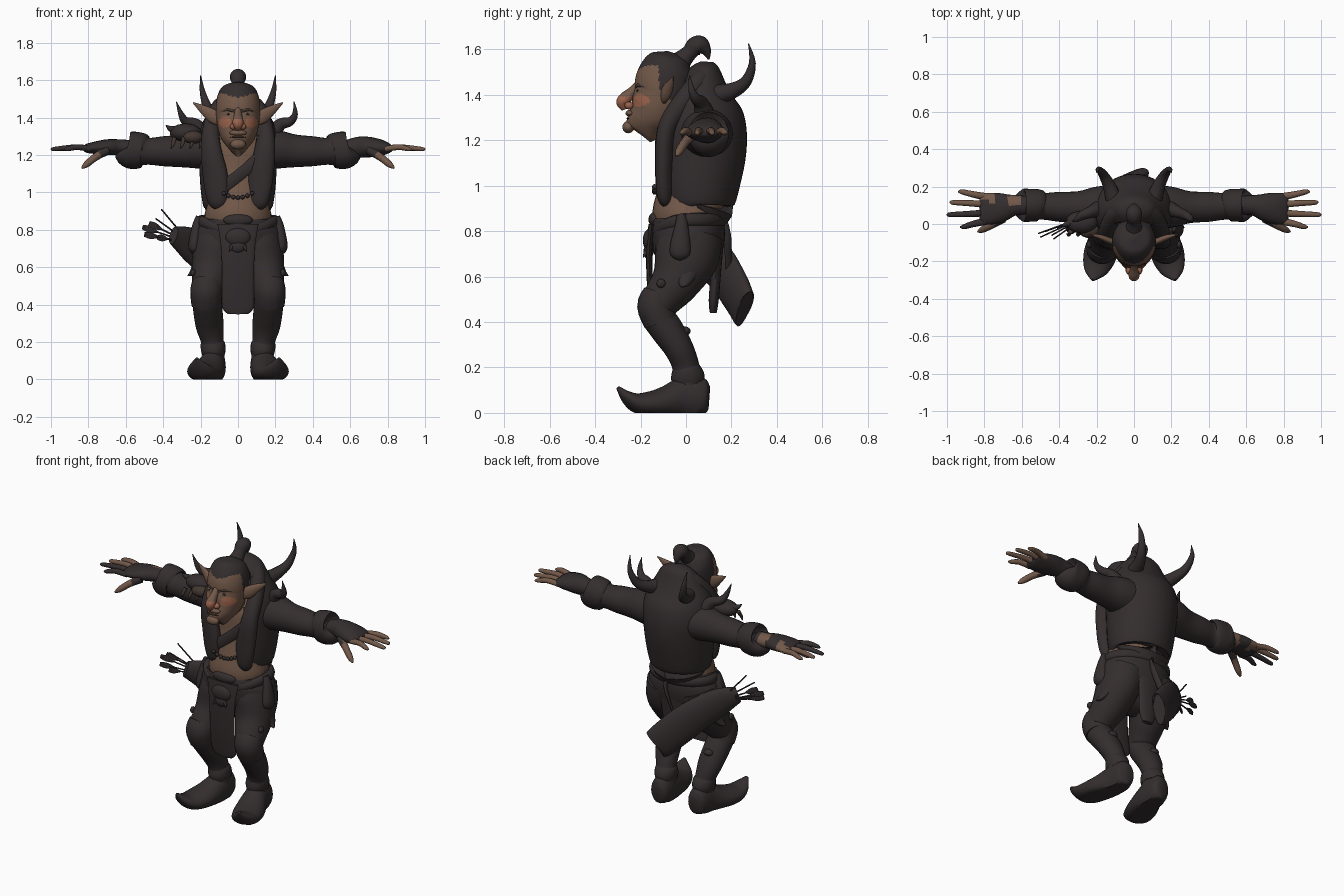
import bpy, bmesh, math
from mathutils import Vector, Matrix


def material(name, rgb):
    m = bpy.data.materials.new(name)
    m.diffuse_color = (*rgb, 1)
    return m


DARK = material("dark_cloth", (0.034, 0.0265, 0.0275))
SKIN = material("brown_skin", (0.168, 0.098, 0.066))
RED = material("flushed_skin", (0.33, 0.125, 0.072))
LEATHER = material("worn_leather", (0.055, 0.037, 0.03))
X, Y, Z = Vector((1, 0, 0)), Vector((0, 1, 0)), Vector((0, 0, 1))


def finish(name, bm, mats, rule=None, cut=None):
    bmesh.ops.recalc_face_normals(bm, faces=bm.faces[:])
    if cut:
        gone = [f for f in bm.faces if cut(f.calc_center_median())]
        bmesh.ops.delete(bm, geom=gone, context='FACES')
    for f in bm.faces:
        f.smooth = True
        if rule:
            f.material_index = rule(f.calc_center_median())
    for v in bm.verts:  # nothing sinks under the ground
        v.co.z = max(v.co.z, 0)
    me = bpy.data.meshes.new(name)
    bm.to_mesh(me)
    bm.free()
    for m in mats:
        me.materials.append(m)
    me.set_sharp_from_angle(angle=math.radians(50))
    ob = bpy.data.objects.new(name, me)
    bpy.context.collection.objects.link(ob)
    return ob


def spline(p, sub):
    """Smooth curve through rows of numbers."""
    out = []
    for i in range(len(p) - 1):
        a, b, c, d = p[max(i - 1, 0)], p[i], p[i + 1], p[min(i + 2, len(p) - 1)]
        for s in range(sub):
            t = s / sub
            out.append([0.5 * (2 * q + (r - o) * t + (2 * o - 5 * q + 4 * r - u) * t * t
                        + (3 * q - o - 3 * r + u) * t ** 3) for o, q, r, u in zip(a, b, c, d)])
    return out + [list(p[-1])]


def loft(name, rows, mats=(DARK,), ref=Y, sides=20, sub=4, side=1, rule=None, cut=None):
    """Elliptical sections (x, y, z, half width, half depth) along a smooth path."""
    rows = [(r[0] * side, r[1], r[2], r[3], r[4] if len(r) > 4 else r[3]) for r in rows]
    pts = spline(rows, sub)
    bm, rings = bmesh.new(), []
    for i, p in enumerate(pts):
        t = Vector(pts[min(i + 1, len(pts) - 1)][:3]) - Vector(pts[max(i - 1, 0)][:3])
        t.normalize()
        u = ref.cross(t).normalized()
        v = t.cross(u)
        a, b = max(p[3], .002), max(p[4], .002)
        ring = []
        for k in range(sides):
            w = math.tau * k / sides
            ring.append(bm.verts.new(Vector(p[:3]) + u * a * math.cos(w) + v * b * math.sin(w)))
        rings.append(ring)
    for r, s in zip(rings, rings[1:]):
        for k in range(sides):
            j = (k + 1) % sides
            bm.faces.new((r[k], r[j], s[j], s[k]))
    bm.faces.new(rings[0])
    bm.faces.new(rings[-1])
    return finish(name, bm, mats, rule, cut)


def ball(name, loc, r, mat=DARK):
    bm = bmesh.new()
    bmesh.ops.create_uvsphere(bm, u_segments=20, v_segments=12, radius=1,
                              matrix=Matrix.Translation(loc) @ Matrix.Diagonal((*r, 1)))
    return finish(name, bm, [mat])


def stack(rows):
    """Upright sections from (z, front y, back y, half width)."""
    return [(0, (f + b) / 2, z, w, (b - f) / 2) for z, f, b, w in rows]


# torso, open jacket and hips
loft("bare_torso", stack([(.8, -.13, .15, .17), (.87, -.148, .165, .18), (.95, -.13, .17, .165),
     (1.1, -.1, .2, .17), (1.25, -.09, .2, .17), (1.36, -.03, .15, .1)]), [SKIN], sides=32)
jacket = loft("jacket", stack([(.915, -.09, .195, .165), (.925, -.11, .215, .185), (1.02, -.125, .24, .2),
     (1.15, -.13, .265, .208), (1.26, -.125, .265, .215), (1.36, -.1, .235, .195), (1.45, -.03, .185, .145),
     (1.52, .03, .15, .095), (1.545, .065, .12, .03)]), sides=48,
     cut=lambda c: c.y < 0 and abs(c.x) < .06 + .15 * (c.z - .93))
thick = jacket.modifiers.new("thickness", 'SOLIDIFY')
thick.thickness = .012
lapel = [(.1, -.08, .925, .02), (.108, -.09, .95, .055, .035), (.12, -.092, 1.08, .07, .04),
         (.145, -.085, 1.24, .055, .042), (.14, -.02, 1.36, .045), (.095, .06, 1.46, .045)]
loft("collar", lapel + [(0, .095, 1.495, .05)] + [(-r[0], *r[1:]) for r in lapel[::-1]], ref=Vector((.3, 1, .5)))
loft("trousers_seat", stack([(.58, -.03, .07, .1), (.63, -.11, .11, .2), (.7, -.145, .155, .228),
     (.78, -.155, .172, .232), (.83, -.155, .168, .21), (.87, -.145, .155, .185), (.875, -.1, .1, .13)]), sides=32)
loft("waist_roll", [(.2 * math.sin(w), .01 - .148 * math.cos(w), .848 - .055 * max(0, math.cos(w)) ** 2, .022, .03)
     for w in [math.tau * i / 16 for i in range(17)]], ref=Z, sides=12)
loft("chest_strap", [(.13, -.105, 1.2, .008, .032), (.04, -.108, 1.12, .008, .032),
     (-.05, -.118, 1.05, .008, .032), (-.12, -.11, 1.0, .008, .032)], ref=Z, sides=8)
ball("belly_cloth", (0, -.135, .85), (.08, .03, .035))
for i in range(7):
    x = (i - 3) * .025
    bm = bmesh.new()
    bmesh.ops.create_icosphere(bm, subdivisions=2, radius=.012,
                               matrix=Matrix.Translation((x, -.138, .972 + 4 * x * x)))
    finish("chain_link", bm, [DARK])

# loincloth with mask buckle
loft("front_loincloth", [(0, -.15, .83, .11, .015), (0, -.162, .7, .09, .014), (0, -.155, .52, .085, .014),
     (0, -.14, .39, .085, .014), (0, -.135, .35, .055, .012)])
loft("back_loincloth", [(0, .15, .8, .09, .02), (0, .135, .65, .075, .022), (0, .122, .5, .06, .022),
     (0, .12, .44, .035, .015)])
ball("mask_buckle", (0, -.16, .76), (.07, .03, .05))
ball("mask_jaw", (0, -.165, .71), (.045, .022, .035))
for s in (-1, 1):
    loft("mask_tusk", [(.035, -.175, .71, .012), (.045, -.188, .685, .002)], side=s, sides=8)


# head with receding hair and flushed cheeks
def face_colour(c):
    if c.z > 1.505 + .3 * min(abs(c.x), .08) or c.y > -.06 or (c.y > -.12 and c.z > 1.43 - (c.y + .12)):
        return 1
    if c.y < -.12 and math.hypot((abs(c.x) - .07) / .034, (c.z - 1.375) / .028) < 1:
        return 2
    return 0


loft("neck", [(0, .04, 1.2, .09), (0, -.03, 1.28, .08), (0, -.08, 1.36, .08)], [SKIN], ref=X)
loft("head", stack([(1.228, -.26, -.15, .02), (1.238, -.272, -.125, .045), (1.28, -.262, -.09, .08),
     (1.33, -.252, -.03, .104), (1.4, -.23, .02, .116), (1.46, -.222, .035, .118), (1.52, -.19, .038, .108),
     (1.56, -.14, .02, .08), (1.583, -.085, -.02, .02)]), [SKIN, DARK, RED], sides=80, sub=10, rule=face_colour)
loft("nose", [(0, -.205, 1.455, .014), (0, -.236, 1.415, .021), (0, -.268, 1.382, .029),
     (0, -.279, 1.362, .027), (0, -.27, 1.334, .012)], [SKIN, RED], ref=X, sides=16, sub=6,
     rule=lambda c: int(c.z < 1.392))
ball("chin", (0, -.254, 1.257), (.042, .026, .027), SKIN)
ball("upper_lip", (0, -.246, 1.318), (.047, .02, .015), SKIN)
ball("mouth", (0, -.256, 1.295), (.042, .007, .004), LEATHER)
for s in (-1, 1):
    ball("nostril", (s * .026, -.25, 1.352), (.018, .02, .017), RED)
    ball("eye", (s * .045, -.212, 1.418), (.016, .006, .006))
    loft("brow", [(.015, -.221, 1.43, .004, .006), (.05, -.211, 1.442, .006, .008),
         (.085, -.182, 1.435, .004, .005)], [LEATHER], ref=Z, side=s, sides=10)
    loft("ear", [(.085, -.1, 1.385, .015, .03), (.13, -.09, 1.405, .018, .038), (.18, -.07, 1.44, .014, .026),
         (.24, -.055, 1.48, .002, .003)], [SKIN], ref=Z, side=s, sides=14)
loft("topknot", [(0, -.02, 1.55, .045), (0, .015, 1.585, .035), (0, .04, 1.612, .042), (0, .065, 1.615, .042),
     (0, .09, 1.59, .022), (0, .1, 1.555, .004)], ref=X)


# sleeves, gloves, hands and horns
def glove_colour(c):
    x = -c.x
    return int((c.y > .1 and .61 < x < .67) or (c.y > .12 and x > .74))


for s in (-1, 1):
    bulk = 1.25 if s > 0 else .95
    loft("sleeve", [(.08, .09, 1.23, .12, .12), (.2, .09, 1.23, .11, .105), (.3, .09, 1.222, .085, .088),
         (.4, .092, 1.22, .08, .08), (.48, .095, 1.22, .072, .072), (.51, .1, 1.225, .085, .092),
         (.56, .1, 1.225, .088, .1), (.595, .1, 1.228, .086, .09), (.603, .1, 1.235, .05, .05)], ref=Z, side=s, sides=28)
    loft("glove", [(.58, .1, 1.24, .05, .04), (.64, .1, 1.242, .055, .044 * bulk), (.7, .09, 1.242, .075, .044 * bulk),
         (.77, .082, 1.238, .085, .034 * bulk), (.815, .082, 1.235, .08, .022), (.825, .082, 1.235, .06, .008)],
         [DARK, SKIN], ref=Z, side=s, rule=glove_colour)
    fingers = [(.015, -.015, .93), (.06, .05, 1.0), (.105, .115, .985), (.145, .172, .94)]
    for i, (y0, y1, end) in enumerate(fingers):
        m = DARK if s < 0 and i < 2 else SKIN
        loft("finger", [(.79, y0, 1.232, .02, .016), (.86, (y0 + y1) / 2, 1.242, .017, .016),
             (end - .02, y1, 1.232, .013, .012), (end, y1, 1.228, .004)], [m], ref=Z, side=s, sides=10)
    loft("thumb", [(.7, .03, 1.225, .025), (.76, -.005, 1.19, .02), (.81, -.03, 1.15, .017),
         (.835, -.042, 1.13, .005)], [DARK, SKIN], side=s, sides=10, rule=lambda c: int(abs(c.x) > .74))
    loft("back_horn", [(.11, .14, 1.4, .045), (.135, .21, 1.42, .034), (.165, .265, 1.46, .025),
         (.19, .292, 1.54, .015), (.2, .275, 1.625, .002)], ref=X, side=s, sides=14)
    loft("shoulder_horn", [(.19, .08, 1.32, .045), (.23, .065, 1.365, .032), (.28, .045, 1.38, .024),
         (.305, .025, 1.42, .015), (.3 if s > 0 else .33, .015, 1.485, .002)], side=s, sides=14)

# skull guard on one shoulder
ball("shoulder_skull", (-.28, .01, 1.32), (.085, .06, .048))
ball("skull_snout", (-.24, -.035, 1.295), (.055, .04, .035), LEATHER)
for i in range(4):
    x = -.19 - i * .05
    loft("skull_tooth", [(x, -.04, 1.29, .013), (x - .01, -.06, 1.25, .008), (x - .02, -.05, 1.235, .002)],
         [LEATHER], ref=X, sides=8)
loft("skull_spike", [(-.31, .02, 1.33, .025), (-.36, .0, 1.34, .016), (-.385, -.01, 1.36, .002)], sides=10)

# legs, curled boots and pouches
for s in (-1, 1):
    loft("leg", [(.1, .02, .78, .125, .14), (.122, .0, .68, .122, .142), (.14, -.045, .58, .108, .11),
         (.158, -.105, .5, .09, .088), (.166, -.13, .44, .08, .075), (.16, -.08, .36, .078, .072),
         (.15, -.03, .28, .074, .064), (.137, .0, .2, .06, .06), (.13, .01, .1, .06, .07)], ref=Y, side=s, sides=24)
    loft("knee_flap", [(.165, -.12, .52, .08, .07), (.17, -.137, .47, .085, .078), (.168, -.112, .4, .081, .074)],
         side=s)
    loft("boot", [(.127, .102, .065, .03, .05), (.127, .088, .066, .052, .075), (.13, .06, .068, .063, .092),
         (.133, .02, .068, .068, .098), (.14, -.03, .06, .075, .09), (.155, -.085, .048, .085, .072),
         (.175, -.145, .04, .09, .058), (.195, -.21, .042, .08, .046), (.21, -.26, .07, .055, .028),
         (.22, -.3, .112, .008, .008)], ref=Z, side=s, sides=24)
    loft("ankle_cuff", [(.135, .005, .22, .05, .05), (.135, .005, .195, .064, .064), (.132, .008, .16, .066, .074),
         (.13, .01, .13, .06, .07)], side=s)
    for y, z in ((-.005, .36), (.02, .25)):
        ball("calf_tuft", (s * .155, y, z), (.03, .025, .02))
    loft("pouch", [(.205, -.02, .87, .02), (.22, -.02, .82, .025, .03), (.232, -.025, .73, .032, .046),
         (.232, -.025, .69, .028, .04), (.232, -.025, .67, .01, .01)], side=s)
    loft("hip_tuft", [(.215, .0, .61, .03, .05), (.245, -.01, .57, .015, .025), (.268, -.02, .555, .003)], side=s)
    ball("thigh_stud", (s * .24, -.11, .57), (.014, .02, .02))

# quiver slung behind the hips, with arrows
loft("quiver", [(-.345, -.03, .77, .03, .05), (-.26, .05, .725, .04, .09), (-.15, .15, .64, .045, .105),
     (-.05, .215, .54, .045, .104), (.015, .25, .47, .04, .098), (.025, .256, .46, .032, .088)], ref=Z)
loft("quiver_strap", [(-.2, -.03, .86, .008, .018), (-.12, .13, .86, .008, .018), (.02, .175, .82, .008, .018),
     (-.06, .19, .62, .008, .018)], ref=Vector((.2, .4, 1)), sides=8)
tips = [(-.41, -.02, .91), (-.44, -.06, .86), (-.475, -.04, .835), (-.51, -.05, .815), (-.5, -.07, .775), (-.43, -.08, .76)]
for i, tip in enumerate(tips):
    start, end = Vector((-.26, .04, .73)), Vector(tip)
    loft("arrow_shaft", [(*start, .005), (*end, .004)], sides=6)
    if i > 1:
        near, mid = start.lerp(end, .66), start.lerp(end, .85)
        loft("arrow_feather", [(*near, .003, .003), (*mid, .004, .02), (*end, .003, .014)], ref=Z, sides=6)
